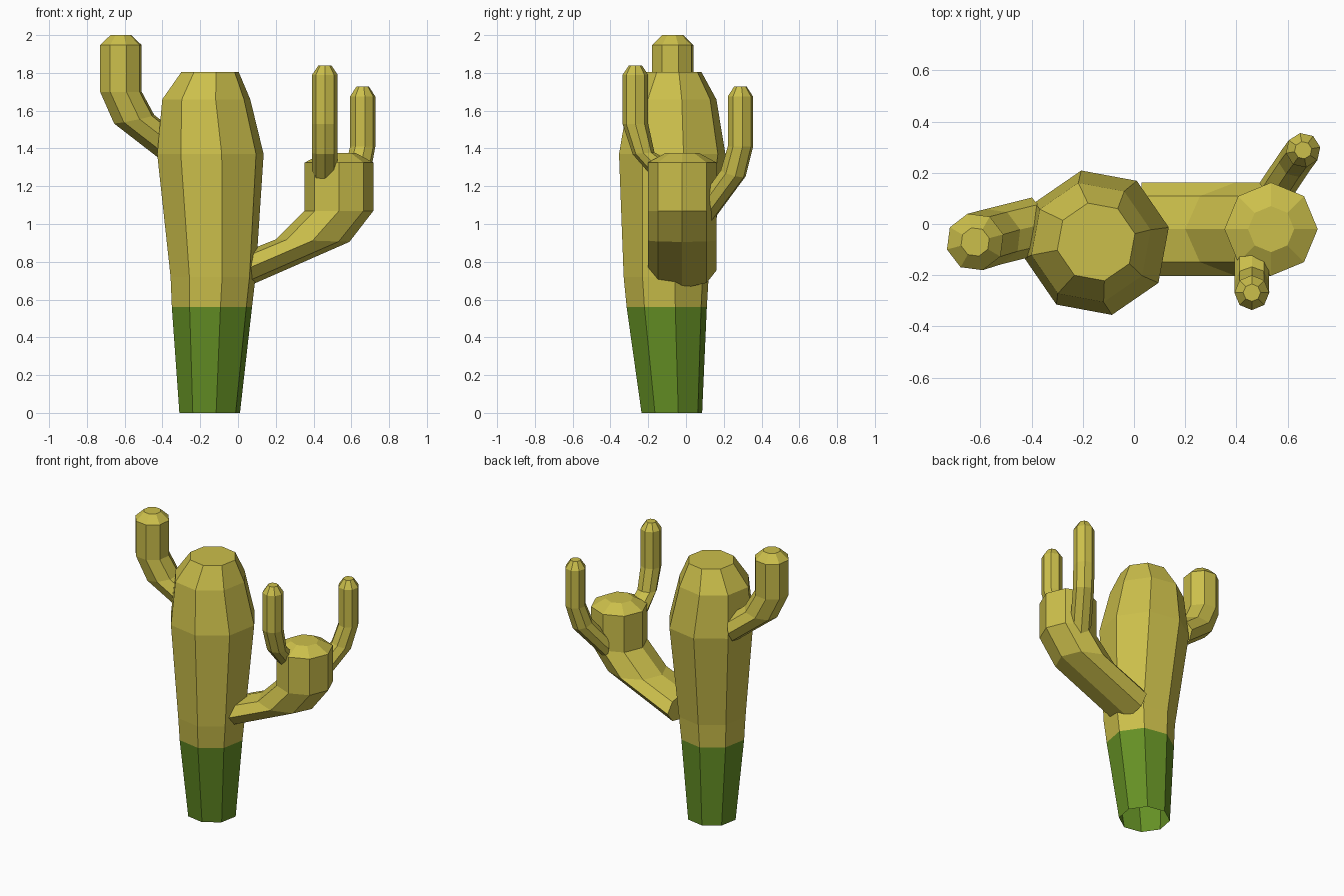
import bpy, bmesh, math
from mathutils import Vector

SIDES = 8


def material(name, rgb):
    m = bpy.data.materials.new(name)
    m.diffuse_color = (*rgb, 1.0)
    return m


OLIVE = material("olive_yellow", (0.60, 0.52, 0.07))
GREEN = material("leaf_green", (0.13, 0.28, 0.018))


def tube(name, rings, heading, green_below=None, close_start=True):
    """Loft rings (x, y, z, depth radius, side radius, tilt in degrees).
    Tilt 0 is a level ring, tilt 90 faces along the heading."""
    a = math.radians(heading)
    ahead = Vector((math.cos(a), math.sin(a), 0))
    side = Vector((-math.sin(a), math.cos(a), 0))
    bm = bmesh.new()
    loops = []
    for x, y, z, rf, rs, tilt in rings:
        t = math.radians(tilt)
        f = ahead * math.cos(t) - Vector((0, 0, 1)) * math.sin(t)
        loop = []
        for i in range(SIDES):
            b = 2 * math.pi * i / SIDES
            loop.append(bm.verts.new(Vector((x, y, z)) + f * rf * math.cos(b)
                                     + side * rs * math.sin(b)))
        loops.append(loop)
    for lo, hi in zip(loops, loops[1:]):
        for i in range(SIDES):
            j = (i + 1) % SIDES
            bm.faces.new((lo[i], lo[j], hi[j], hi[i]))
    bm.faces.new(loops[-1])
    if close_start:
        bm.faces.new(loops[0][::-1])
    bm.normal_update()
    if green_below is not None:
        for face in bm.faces:
            if face.calc_center_median().z < green_below:
                face.material_index = 1
    me = bpy.data.meshes.new(name)
    bm.to_mesh(me)
    bm.free()
    me.materials.append(OLIVE)
    me.materials.append(GREEN)
    ob = bpy.data.objects.new(name, me)
    bpy.context.collection.objects.link(ob)
    return ob


# Trunk: green foot, olive body, tapered crown, open underneath
tube("trunk", [
    (-0.15, -0.075, 0.00, 0.164, 0.164, 0),
    (-0.138, -0.102, 0.56, 0.217, 0.217, 0),
    (-0.132, -0.105, 0.72, 0.230, 0.230, 0),
    (-0.146, -0.073, 1.37, 0.288, 0.288, 0),
    (-0.168, -0.072, 1.66, 0.238, 0.238, 0),
    (-0.148, -0.070, 1.805, 0.155, 0.155, 0),
], 12, green_below=0.5, close_start=False)

# Thick arm on the right
tube("right_arm", [
    (0.03, -0.02, 0.755, 0.095, 0.182, 90),
    (0.395, -0.02, 0.912, 0.195, 0.182, 2),
    (0.535, -0.02, 1.07, 0.182, 0.182, 0),
    (0.535, -0.02, 1.325, 0.182, 0.182, 0),
    (0.535, -0.02, 1.375, 0.090, 0.090, 0),
], 0)

# Arm on the left
tube("left_arm", [
    (-0.37, -0.005, 1.415, 0.09, 0.112, 75),
    (-0.55, -0.05, 1.555, 0.112, 0.112, 12),
    (-0.62, -0.07, 1.70, 0.114, 0.114, 0),
    (-0.62, -0.07, 1.947, 0.114, 0.114, 0),
    (-0.62, -0.07, 2.00, 0.057, 0.057, 0),
], 195)

# Thin shoots growing from the right arm
tube("front_shoot", [
    (0.46, -0.13, 1.28, 0.065, 0.067, 70),
    (0.46, -0.225, 1.375, 0.058, 0.067, 5),
    (0.46, -0.268, 1.53, 0.068, 0.068, 0),
    (0.46, -0.268, 1.79, 0.068, 0.068, 0),
    (0.46, -0.268, 1.84, 0.034, 0.034, 0),
], -90)
tube("back_shoot", [
    (0.545, 0.12, 1.09, 0.085, 0.068, 85),
    (0.632, 0.25, 1.268, 0.070, 0.068, 18),
    (0.66, 0.288, 1.41, 0.068, 0.068, 0),
    (0.66, 0.288, 1.675, 0.068, 0.068, 0),
    (0.66, 0.288, 1.727, 0.034, 0.034, 0),
], 55)
